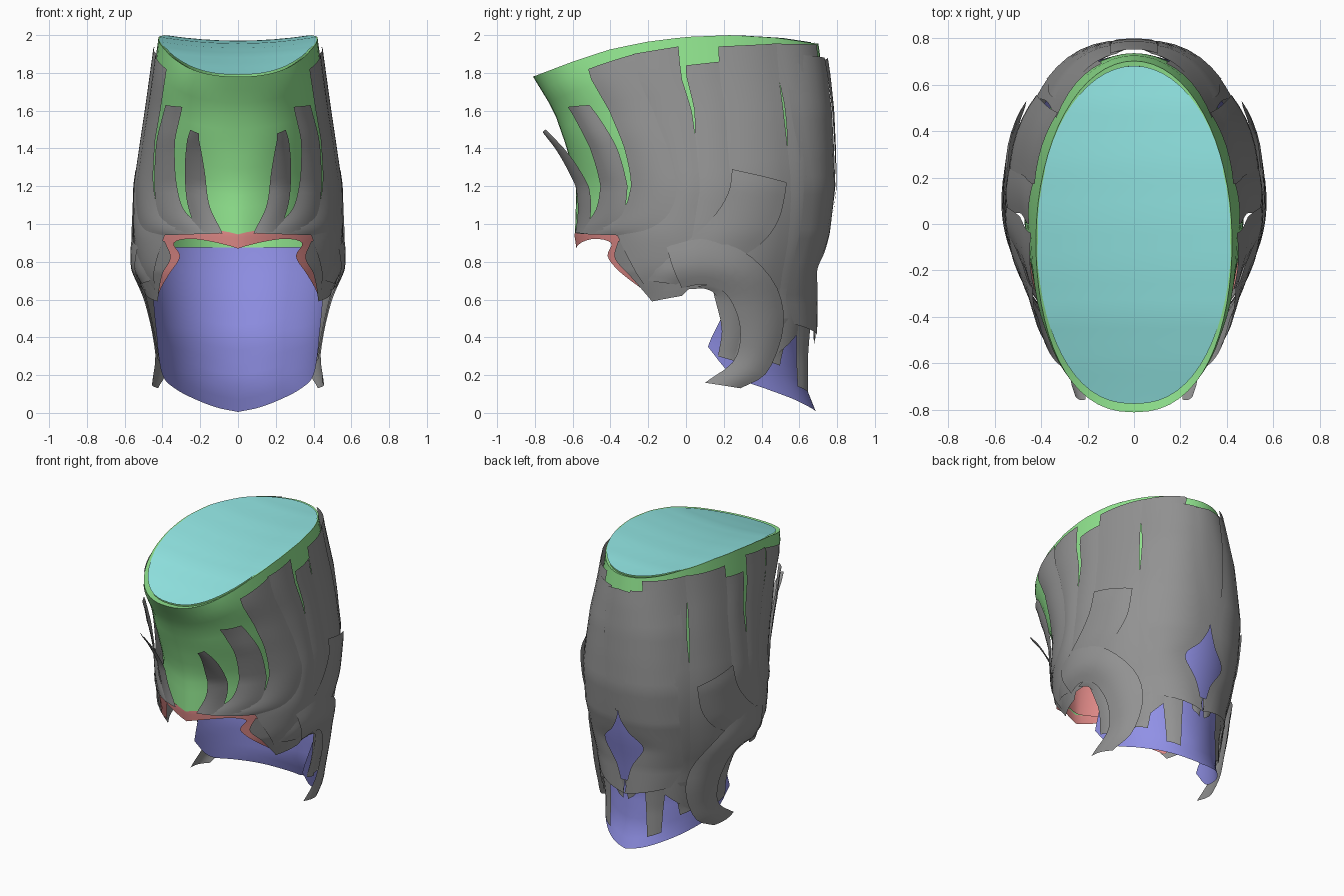
import bpy, math
from mathutils import Vector

if "Cube" in bpy.data.objects:
    bpy.data.objects.remove(bpy.data.objects["Cube"])

def material(name, rgb):
    m = bpy.data.materials.new(name)
    m.diffuse_color = (*rgb, 1)
    m.use_nodes = True
    m.node_tree.nodes["Principled BSDF"].inputs["Base Color"].default_value = m.diffuse_color
    return m

GREY = material("hair grey", (.29, .29, .29))
GREEN = material("core green", (.29, .80, .28))
CYAN = material("top cyan", (.29, .80, .78))
RED = material("hairline red", (.82, .28, .27))
BLUE = material("nape blue", (.28, .28, .79))

# Body profiles: z, front y, back y, half width
HAIR = [(0, -.50, .70, .41), (.3, -.50, .69, .43), (.6, -.52, .70, .49), (.75, -.56, .715, .535),
        (.95, -.59, .76, .55), (1.2, -.58, .79, .545), (1.4, -.63, .785, .515),
        (1.6, -.70, .775, .485), (1.78, -.80, .755, .46), (2.0, -.81, .72, .43)]
CORE = [(.87, -.59, .70, .465), (1.2, -.58, .73, .475), (1.4, -.63, .735, .468),
        (1.6, -.70, .735, .458), (1.78, -.81, .725, .445), (2.0, -.81, .695, .42)]
NAPE = [(0, -.4, .69, .40), (.15, -.4, .63, .41), (.4, -.4, .61, .43),
        (.6, -.4, .645, .46), (.8, -.4, .69, .49), (1.05, -.4, .73, .51)]
RIM = [(-.81, 1.78), (-.6, 1.86), (-.4, 1.925), (-.2, 1.965), (0, 1.99), (.25, 2.0), (.5, 1.985), (.7, 1.955)]
# Roundness by height, front half and back half
BLUNT = [(.95, 1.25), (1.2, 1.1), (1.45, .87), (2.0, .85)]
BACK_BLUNT = [(.6, 1), (.95, .88), (1.6, .88), (1.9, 1)]

def table(rows, k):
    k = min(max(k, rows[0][0]), rows[-1][0])
    for a, b in zip(rows, rows[1:]):
        if k <= b[0]:
            t = (k - a[0]) / (b[0] - a[0])
            return [p + (q - p) * t for p, q in zip(a[1:], b[1:])]

def power(prof, front, z):
    if front:
        return table(BLUNT, z)[0]
    return table(BACK_BLUNT, z)[0] if prof is HAIR else 1

def on_body(prof, u, z, off=0):
    f, b, w = table(prof, z)
    s = max(0, math.sin(u)) ** power(prof, u < math.pi / 2, z)
    return Vector(((w + off) * s, (f + b) / 2 - ((b - f) / 2 + off) * math.cos(u), z))

def to_angle(mode, prof, k, z):
    """Angle round the body (0 front, pi back) from a side y, a front or back x, or degrees."""
    f, b, w = table(prof, z)
    if mode == 'side':
        return math.acos(max(-1, min(1, ((f + b) / 2 - k) / ((b - f) / 2))))
    if mode == 'deg':
        return math.radians(k)
    s = math.asin(max(0, min(1, k / w)) ** (1 / power(prof, mode == 'front', z)))
    return s if mode == 'front' else math.pi - s

def smooth_path(pts, n):
    """Catmull-Rom samples along a short list of points."""
    p = [Vector(q) for q in pts]
    p = [2 * p[0] - p[1]] + p + [2 * p[-1] - p[-2]]
    out = []
    for i in range(n + 1):
        s = i / n * (len(pts) - 1)
        j = min(int(s), len(pts) - 2)
        t = s - j
        a, b, c, d = p[j:j + 4]
        out.append(.5 * (2 * b + (c - a) * t + (2 * a - 5 * b + 4 * c - d) * t * t
                         + (3 * b - a - 3 * c + d) * t ** 3))
    return out

def make(name, verts, faces, mat, outward=True, mirror=True):
    me = bpy.data.meshes.new(name)
    fixed = []
    for f in faces:
        c = [verts[i] for i in f]
        n = (c[2] - c[0]).cross(c[3] - c[1])
        mid = sum(c, Vector()) / 4
        aim = Vector((mid.x, mid.y - .08, 0)) if outward else Vector((0, 0, 1))
        fixed.append(f if n.dot(aim) >= 0 else f[::-1])
    me.from_pydata(verts, [], fixed)
    me.materials.append(mat)
    ob = bpy.data.objects.new(name, me)
    bpy.context.collection.objects.link(ob)
    bpy.ops.object.select_all(action='DESELECT')
    ob.select_set(True)
    bpy.context.view_layer.objects.active = ob
    bpy.ops.object.shade_smooth_by_angle(angle=math.radians(40))
    if mirror:
        ob.modifiers.new("mirror", 'MIRROR').merge_threshold = .002
    return ob

def grid_faces(rows, cols):
    return [(i * cols + j, i * cols + j + 1, (i + 1) * cols + j + 1, (i + 1) * cols + j)
            for i in range(rows - 1) for j in range(cols - 1)]

def strip(name, mode, a, b, mat=GREY, prof=HAIR, off=(0, 0), bulge=.008, n=20, m=6):
    """Sheet between two edges, laid on the body; off lifts its start and its end."""
    def angles(pts):
        return smooth_path([(to_angle(mode, prof, k, z), z) for k, z in pts], n)
    verts = []
    for i, (p, q) in enumerate(zip(angles(a), angles(b))):
        lift = off[1] + (off[0] - off[1]) * (1 - i / n) ** 2
        for j in range(m + 1):
            t = j / m
            u, z = p.lerp(q, t)
            u = max(0, min(math.pi, u))
            verts.append(on_body(prof, u, z, lift + bulge * math.sin(math.pi * t)))
    return make(name, verts, grid_faces(n + 1, m + 1), mat)

# Tall inner core with a narrow rim turned inward
N = 32
verts = []
for i in range(N + 1):
    u = math.pi * i / N
    top = table(RIM, on_body(CORE, u, 1.9).y)[0]
    low = .94 + .06 * min(1, i / 10) if i < N / 2 else .875
    for t in range(13):
        verts.append(on_body(CORE, u, low + (top - low) * t / 12))
    p = verts[-1]
    verts.append(Vector((p.x * .96, p.y * .955 + .011, p.z - .004)))
make("core", verts, grid_faces(N + 1, 14), GREEN)

# Gently dished saddle shaped flat top
verts = []
for i in range(N + 1):
    p = on_body(CORE, math.pi * i / N, 1.93)
    y = p.y * .96 + .004
    for j in range(9):
        x = j / 4 - 1
        sag = .035 * (1 - x * x) * math.sin(math.pi * i / N) ** 2
        verts.append(Vector((p.x * .98 * x, y, table(RIM, y - .01)[0] - sag)))
make("flat_top", verts, grid_faces(N + 1, 9), CYAN, outward=False, mirror=False)

# Hairline band and its inner lining
strip("hairline", 'side', [(-.7, .87), (-.5, .92), (-.40, .90), (-.42, .83), (-.36, .75), (-.2, .63)],
      [(-.7, .945), (-.5, .985), (-.34, .98), (-.3, .91), (-.25, .83), (-.12, .7)], RED, off=(.002, -.008), bulge=0)
strip("scalp_lining", 'deg', [(0, .94), (50, .95), (95, .88)], [(0, 1.2), (50, 1.2), (95, 1.2)],
      RED, CORE, off=(-.015, -.015), bulge=0)

# Nape shell
strip("nape", 'deg', [(180, .005), (163, .03), (143, .08), (125, .13), (105, .2), (91, .35)],
      [(180, 1.05), (163, 1.05), (148, 1.05), (136, 1.0), (126, .95), (117, .9)], BLUE, NAPE, bulge=0, m=16)

# Long side panels, front to back
strip("side_panel_front", 'side',
      [(-.51, 1.82), (-.40, 1.6), (-.32, 1.4), (-.285, 1.2), (-.36, 1.05), (-.57, .95)],
      [(-.27, 1.9), (-.17, 1.6), (-.08, 1.35), (-.06, 1.1), (-.18, .98), (-.35, .94)], off=(.012, .01))
strip("side_panel_temple", 'side',
      [(-.28, 1.9), (-.19, 1.6), (-.11, 1.35), (-.1, 1.1), (-.22, 1.0), (-.36, .94)],
      [(-.04, 1.94), (.03, 1.6), (.06, 1.35), (.06, 1.1), (0, .85), (-.2, .65)], off=(.004, .006))
strip("side_panel_ear", 'side',
      [(0, 1.84), (.045, 1.6), (.045, 1.35), (.02, 1.1), (-.09, .85), (-.2, .64)],
      [(.18, 1.86), (.22, 1.55), (.24, 1.25), (.23, 1.0), (.18, .8), (.1, .66)], bulge=.006)
strip("sideburn", 'side', [(-.355, .91), (-.375, .82), (-.30, .73), (-.18, .59)],
      [(-.02, .88), (.04, .78), (.06, .71), (-.02, .62)], off=(.006, 0), bulge=.004)
strip("side_panel_behind_ear", 'side',
      [(.17, 1.94), (.21, 1.6), (.22, 1.25), (.17, .9), (.14, .67), (.19, .45), (.17, .3)],
      [(.475, 1.955), (.515, 1.6), (.55, 1.28), (.54, .9), (.50, .65), (.45, .45), (.42, .27)], off=(.006, -.005))
strip("side_panel_rear", 'side',
      [(.455, 1.955), (.528, 1.6), (.545, 1.28), (.53, .9), (.48, .65), (.44, .45), (.42, .26)],
      [(.69, 1.95), (.72, 1.6), (.72, 1.25), (.69, .9), (.64, .65), (.62, .5), (.60, .42)], off=(.002, -.01))

# Back panels that part round a diamond shaped gap
strip("back_panel", 'back',
      [(.07, 1.88), (.08, 1.6), (.06, 1.3), (.0, 1.03), (.055, .88), (.15, .76), (.055, .6), (.0, .40)],
      [(.30, 1.9), (.36, 1.6), (.37, 1.3), (.37, 1.03), (.37, .88), (.36, .76), (.34, .6), (.28, .47)],
      off=(.004, 0), n=42)
strip("back_centre", 'back', [(0, 1.88), (0, 1.6), (0, 1.3), (0, 1.02)],
      [(.1, 1.87), (.1, 1.6), (.08, 1.3), (.01, 1.02)], off=(.012, .008), bulge=0)

# Loose tails below the back panels
for i, (x, w, low) in enumerate([(.0, .08, .36), (.13, .12, .11), (.29, .09, .25)]):
    strip(f"back_tail_{i + 1}", 'back', [(x, .5), (x + .01, .42), (x + .02, low)],
          [(x + w, .5), (x + w, .42), (x + w * .8, low + .03)], off=(-.004, -.012), bulge=.005, m=3)

# Locks sweeping round the ears
strip("ear_curl", 'side',
      [(-.1, .88), (.1, .92), (.32, .84), (.47, .66), (.50, .45), (.42, .22), (.28, .13)],
      [(-.02, .66), (.08, .68), (.17, .66), (.24, .58), (.28, .44), (.25, .28), (.1, .16)], off=(.012, .025), bulge=.015)
strip("ear_inner_lock", 'side', [(.06, .67), (.16, .62), (.19, .45), (.17, .3)],
      [(.25, .7), (.30, .6), (.3, .45), (.27, .27)], off=(.01, 0), bulge=.006)
strip("swept_flap", 'side', [(.52, 1.22), (.48, 1.02), (.36, .87), (.12, .76), (-.05, .68)],
      [(.24, 1.29), (.2, 1.12), (.08, .97), (-.08, .84), (-.2, .7)], off=(.022, .008))

# Free forelocks on each side of the brow
strip("forelock_outer", 'side', [(-.60, 1.62), (-.49, 1.4), (-.44, 1.2), (-.48, 1.05), (-.57, .95)],
      [(-.49, 1.63), (-.36, 1.42), (-.3, 1.2), (-.33, 1.05), (-.42, .95)], off=(.03, .012))
strip("forelock_inner", 'front', [(.165, 1.48), (.16, 1.3), (.145, 1.1), (.08, .95)],
      [(.20, 1.5), (.25, 1.32), (.26, 1.13), (.22, .96)], off=(.13, .012))
